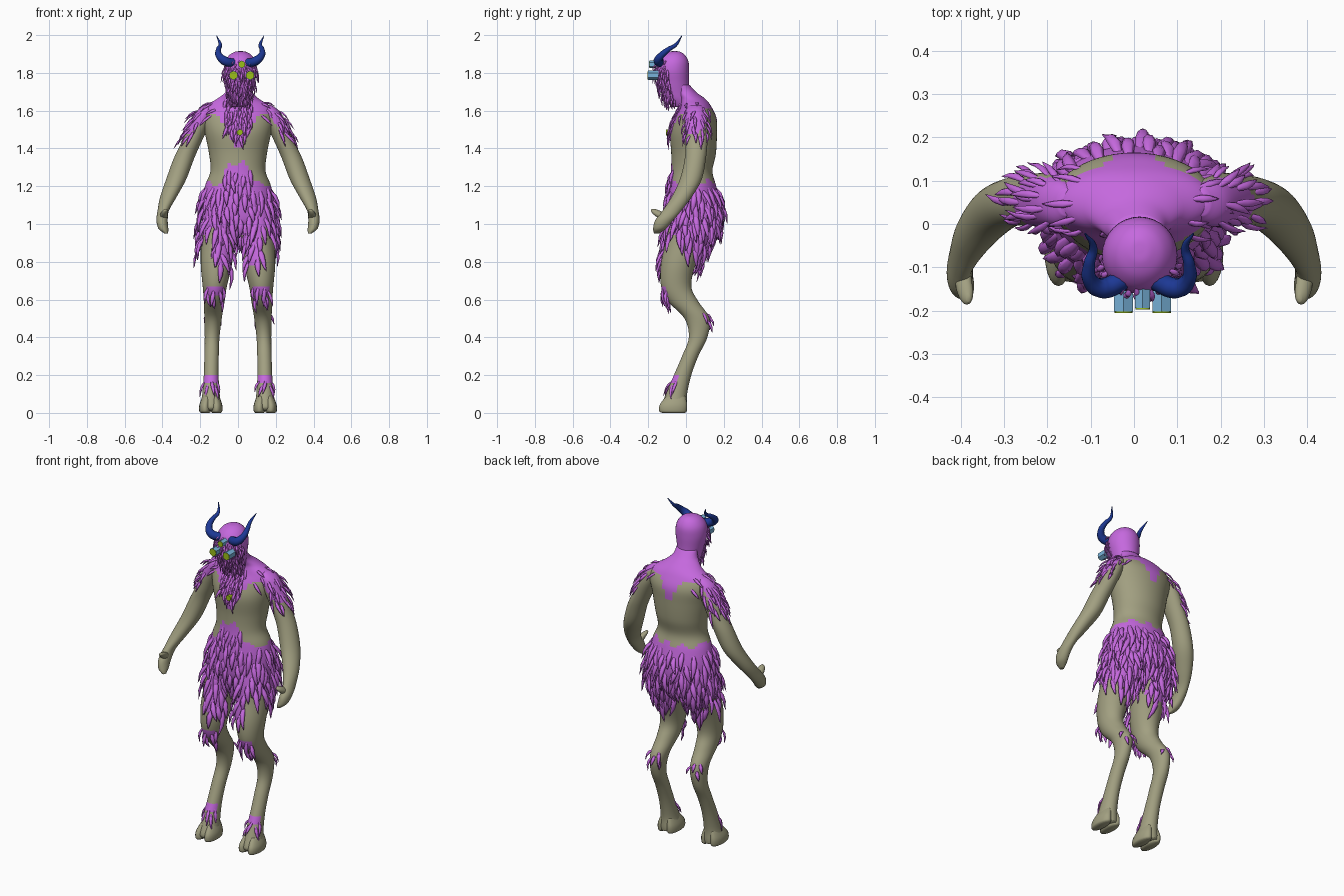
import bpy, bmesh, math, random
from mathutils import Vector

random.seed(4)
if "Cube" in bpy.data.objects:
    bpy.data.objects.remove(bpy.data.objects["Cube"])


def material(name, rgb):
    m = bpy.data.materials.new(name)
    m.use_nodes = True
    m.diffuse_color = (*rgb, 1)
    m.node_tree.nodes["Principled BSDF"].inputs["Base Color"].default_value = (*rgb, 1)
    return m


SKIN = material("olive skin", (0.36, 0.35, 0.22))
FUR = material("purple fur", (0.56, 0.14, 0.73))
HORN = material("dark blue horn", (0.012, 0.04, 0.30))
GLASS = material("light blue frame", (0.19, 0.45, 0.70))
LIME = material("lime lens", (0.33, 0.52, 0.01))


def finish(bm, name, mats):
    bmesh.ops.recalc_face_normals(bm, faces=bm.faces[:])
    me = bpy.data.meshes.new(name)
    bm.to_mesh(me)
    bm.free()
    for m in mats:
        me.materials.append(m)
    me.shade_smooth()
    ob = bpy.data.objects.new(name, me)
    bpy.context.collection.objects.link(ob)
    return ob


def spline(a, b, c, d, t):
    return 0.5 * (2 * b + (c - a) * t + (2 * a - 5 * b + 4 * c - d) * t * t
                  + (3 * b - a - 3 * c + d) * t ** 3)


def loft(name, rings, mats, side=1, rule=None, seg=32, steps=5):
    """Skin through level ellipses given as x, y, z, half width, half depth."""
    fine = []
    last = len(rings) - 1
    for i in range(last):
        four = [rings[min(max(i + k, 0), last)] for k in (-1, 0, 1, 2)]
        for s in range(steps):
            fine.append([spline(*v, s / steps) for v in zip(*four)])
    fine.append(rings[-1])
    bm = bmesh.new()
    loops = []
    for x, y, z, rx, ry in fine:
        turn = [math.tau * k / seg for k in range(seg)]
        loops.append([bm.verts.new((side * (x + rx * math.cos(a)), y + ry * math.sin(a), z))
                      for a in turn])
    for lo, hi in zip(loops, loops[1:]):
        for k in range(seg):
            n = (k + 1) % seg
            bm.faces.new((lo[k], lo[n], hi[n], hi[k]))
    bm.faces.new(loops[0])
    bm.faces.new(loops[-1])
    ob = finish(bm, name, mats)
    if rule:
        for p in ob.data.polygons:
            c, n = p.center, p.normal
            p.material_index = int(rule(c.x * side, c.y, c.z, Vector((n.x * side, n.y, n.z))))
    return ob


def tufts(name, body, rule, gap, length, width, flow=(0, 0, -1), lift=0.25):
    """Scatter curved, flattened locks over the faces that pass the rule."""
    faces = [p for p in body.data.polygons if rule(p.center, p.normal)]
    random.shuffle(faces)
    roots = []
    bm = bmesh.new()
    for p in faces:
        if any((p.center - r).length < gap for r in roots):
            continue
        roots.append(p.center.copy())
        n = p.normal.copy()
        f = Vector((flow[0] * (1 if p.center.x > 0 else -1), flow[1], flow[2]))
        d = f - n * f.dot(n) * 0.8
        d += n * lift + Vector((random.uniform(-0.2, 0.2), random.uniform(-0.15, 0.15), 0))
        d.normalize()
        across = d.cross(n).normalized()
        up = across.cross(d).normalized()
        size = length * random.uniform(0.75, 1.25)
        sway = random.uniform(-0.2, 0.2) * size
        prev = None
        for t, w in ((0, 0.6), (0.3, 1), (0.6, 0.8), (0.85, 0.4)):
            c = (p.center + d * size * t + across * sway * t * t
                 + up * width * (0.9 * math.sin(math.pi * t) - 0.3))
            ring = [bm.verts.new(c + width * w * (across * math.cos(a) + 0.6 * up * math.sin(a)))
                    for a in (math.tau * k / 6 for k in range(6))]
            if prev:
                for k in range(6):
                    m = (k + 1) % 6
                    bm.faces.new((prev[k], prev[m], ring[m], ring[k]))
            prev = ring
        tip = bm.verts.new(p.center + d * size + across * sway)
        for k in range(6):
            bm.faces.new((prev[k], prev[(k + 1) % 6], tip))
    return finish(bm, name, [FUR])


# Torso with painted bib, cape and hip pelt
def torso_rule(x, y, z, n):
    a = abs(x)
    if y < 0.03:
        pelt = max(1.21, min(1.32, 1.41 - 2 * a))
        bib = min(1.39 + 1.7 * a, 1.585)
    else:
        pelt = 1.225
        bib = min(1.47 + 2 * a, 1.615)
    return z < pelt + 0.015 * math.sin(70 * x) or z > bib


torso = loft("torso", [
    (0, 0.04, 0.95, 0.10, 0.08), (0, 0.04, 1.0, 0.18, 0.132), (0, 0.04, 1.1, 0.192, 0.142),
    (0, 0.035, 1.2, 0.175, 0.125), (0, 0.03, 1.28, 0.146, 0.11), (0, 0.04, 1.37, 0.153, 0.118),
    (0, 0.04, 1.48, 0.175, 0.124), (0, 0.05, 1.56, 0.19, 0.112), (0, 0.05, 1.62, 0.175, 0.085),
    (0, 0.035, 1.66, 0.115, 0.07), (0.005, 0.0, 1.695, 0.074, 0.058),
    (0.01, -0.025, 1.735, 0.062, 0.045)],
    [SKIN, FUR], rule=torso_rule, seg=48, steps=6)

# Head and neck
head = loft("head", [
    (0.005, -0.02, 1.62, 0.045, 0.055), (0.01, -0.045, 1.66, 0.058, 0.066),
    (0.012, -0.058, 1.70, 0.066, 0.076), (0.012, -0.066, 1.75, 0.077, 0.082),
    (0.013, -0.072, 1.81, 0.087, 0.089), (0.013, -0.07, 1.86, 0.081, 0.083),
    (0.013, -0.066, 1.895, 0.058, 0.06), (0.013, -0.062, 1.912, 0.028, 0.03),
    (0.013, -0.06, 1.915, 0.005, 0.005)], [FUR])

tufts("hip_fur", torso, lambda c, n: 0.98 < c.z < 1.2, 0.036, 0.125, 0.016, lift=0.13)
tufts("belly_fur", torso, lambda c, n: n.y < -0.5 and abs(c.x) < 0.07 and 1.2 < c.z < 1.3,
      0.03, 0.1, 0.013, lift=0.1)
tufts("chest_fur", torso, lambda c, n: n.y < -0.1 and abs(c.x) < 0.07
      and 1.45 + abs(c.x) < c.z < 1.66, 0.022, 0.07, 0.009, lift=0.15)
tufts("collar_fur", torso, lambda c, n: abs(c.x) > 0.12 and 1.57 < c.z < 1.65,
      0.036, 0.07, 0.009, (0.8, 0, -0.7), 0.12)
tufts("beard", head, lambda c, n: n.y < -0.1 and 1.65 < c.z < 1.83,
      0.017, 0.055, 0.0075, lift=0.3)
tufts("brow_fur", head, lambda c, n: n.y < -0.4 and 1.82 < c.z < 1.87,
      0.02, 0.035, 0.007, lift=0.4)


def leg_edge(x, y):
    if x < 0.04:
        return 0.95
    return 0.79 if y < 0 and x < 0.12 else 0.9 - 0.8 * y


def leg_rule(x, y, z, n):
    knee = 0.62 < z < 0.67 and n.y < -0.55
    ankle = 0.15 < z < 0.19 and n.y < -0.4
    return z > leg_edge(x, y) or knee or ankle


def arm_rule(x, y, z, n):
    return z > 1.565 + 0.04 * n.y - 0.09 * n.x


for side, word in ((1, "left"), (-1, "right")):
    # Bent-back leg and cloven foot
    leg = loft(word + "_leg", [
        (0.144, -0.058, 0.012, 0.046, 0.062), (0.144, -0.064, 0.035, 0.056, 0.07),
        (0.143, -0.05, 0.1, 0.046, 0.056),
        (0.142, -0.018, 0.2, 0.039, 0.046), (0.140, 0.022, 0.3, 0.038, 0.043),
        (0.137, 0.064, 0.4, 0.039, 0.049), (0.132, 0.058, 0.5, 0.046, 0.066),
        (0.126, -0.015, 0.59, 0.055, 0.08), (0.123, -0.052, 0.67, 0.064, 0.08),
        (0.115, -0.042, 0.78, 0.082, 0.092), (0.107, 0.0, 0.9, 0.09, 0.112),
        (0.104, 0.03, 1.0, 0.09, 0.13), (0.1, 0.04, 1.1, 0.08, 0.12)],
        [SKIN, FUR], side, leg_rule)
    for toe, dx in (("inner", -0.03), ("outer", 0.03)):
        loft(f"{word}_{toe}_toe", [
            (0.144 + dx, -0.066, 0.0, 0.022, 0.06), (0.144 + dx, -0.069, 0.01, 0.031, 0.073),
            (0.144 + dx, -0.066, 0.045, 0.03, 0.072), (0.143 + dx * 0.7, -0.054, 0.09, 0.022, 0.05)],
            [SKIN], side, seg=20)
    tufts(word + "_thigh_fur", leg,
          lambda c, n: leg_edge(abs(c.x), c.y) - 0.01 < c.z < 1.06, 0.036, 0.125, 0.016, lift=0.13)
    tufts(word + "_knee_fur", leg, lambda c, n: n.y < -0.5 and 0.6 < c.z < 0.67,
          0.03, 0.085, 0.012, lift=0.12)
    tufts(word + "_hock_fur", leg, lambda c, n: n.y > 0.5 and 0.48 < c.z < 0.54,
          0.03, 0.07, 0.011, lift=0.15)
    tufts(word + "_ankle_fur", leg, lambda c, n: n.y < -0.4 and 0.14 < c.z < 0.18,
          0.026, 0.08, 0.010, lift=0.15)

    # Arm hanging forward with a curled hand and thumb
    arm = loft(word + "_arm", [
        (0.155, 0.05, 1.63, 0.02, 0.03), (0.172, 0.05, 1.598, 0.046, 0.053),
        (0.203, 0.055, 1.53, 0.053, 0.062), (0.243, 0.055, 1.44, 0.052, 0.059),
        (0.285, 0.05, 1.35, 0.054, 0.056), (0.328, 0.025, 1.235, 0.053, 0.058),
        (0.37, -0.025, 1.14, 0.043, 0.053), (0.396, -0.075, 1.07, 0.03, 0.05),
        (0.402, -0.115, 1.02, 0.03, 0.048), (0.395, -0.14, 0.975, 0.026, 0.034),
        (0.38, -0.155, 0.95, 0.01, 0.014)], [SKIN, FUR], side, arm_rule)
    loft(word + "_thumb", [
        (0.395, -0.11, 1.03, 0.02, 0.035), (0.392, -0.14, 1.052, 0.019, 0.034),
        (0.386, -0.162, 1.07, 0.015, 0.024), (0.382, -0.172, 1.08, 0.005, 0.008)],
        [SKIN], side, seg=16)
    tufts(word + "_shoulder_fur", arm,
          lambda c, n: n.x * side > 0.1 and 1.45 < c.z < 1.61,
          0.03, 0.085, 0.0095, (0.5, 0, -1), 0.17)

    # Horn curling out from the brow, with a kinked tip
    data = bpy.data.curves.new(word + "_horn", "CURVE")
    data.dimensions = "3D"
    data.bevel_depth = 0.024
    data.bevel_resolution = 3
    data.use_fill_caps = True
    path = data.splines.new("BEZIER")
    points = [(0.03, -0.125, 1.85, 1), (0.085, -0.148, 1.865, 1), (0.113, -0.13, 1.893, 0.75),
              (0.115, -0.092, 1.925, 0.55), (0.106, -0.055, 1.948, 0.4),
              (0.125, -0.022, 1.996, 0.08)]
    path.bezier_points.add(len(points) - 1)
    for b, (x, y, z, r) in zip(path.bezier_points, points):
        b.co = (0.012 + side * x, y, z)
        b.radius = r
        b.handle_left_type = b.handle_right_type = "AUTO"
    horn = bpy.data.objects.new(word + "_horn", data)
    data.materials.append(HORN)
    bpy.context.collection.objects.link(horn)


def drum(name, sides, radius, depth, at, mat):
    bpy.ops.mesh.primitive_cylinder_add(vertices=sides, radius=radius, depth=depth,
                                        location=at, rotation=(math.pi / 2, 0, 0))
    ob = bpy.context.object
    ob.name = name
    ob.data.materials.append(mat)
    bpy.ops.object.shade_smooth_by_angle()


# Three-lens goggles and chest gem
for name, x, y, z, r in (("right", -0.024, -0.174, 1.787, 0.025),
                         ("left", 0.064, -0.174, 1.787, 0.025),
                         ("upper", 0.02, -0.166, 1.845, 0.02)):
    drum(name + "_goggle_frame", 6, r, 0.056, (x, y, z), GLASS)
    drum(name + "_goggle_lens", 16, r * 0.84, 0.008, (x, y - 0.027, z), LIME)
drum("chest_gem", 16, 0.016, 0.03, (0.01, -0.092, 1.485), LIME)
